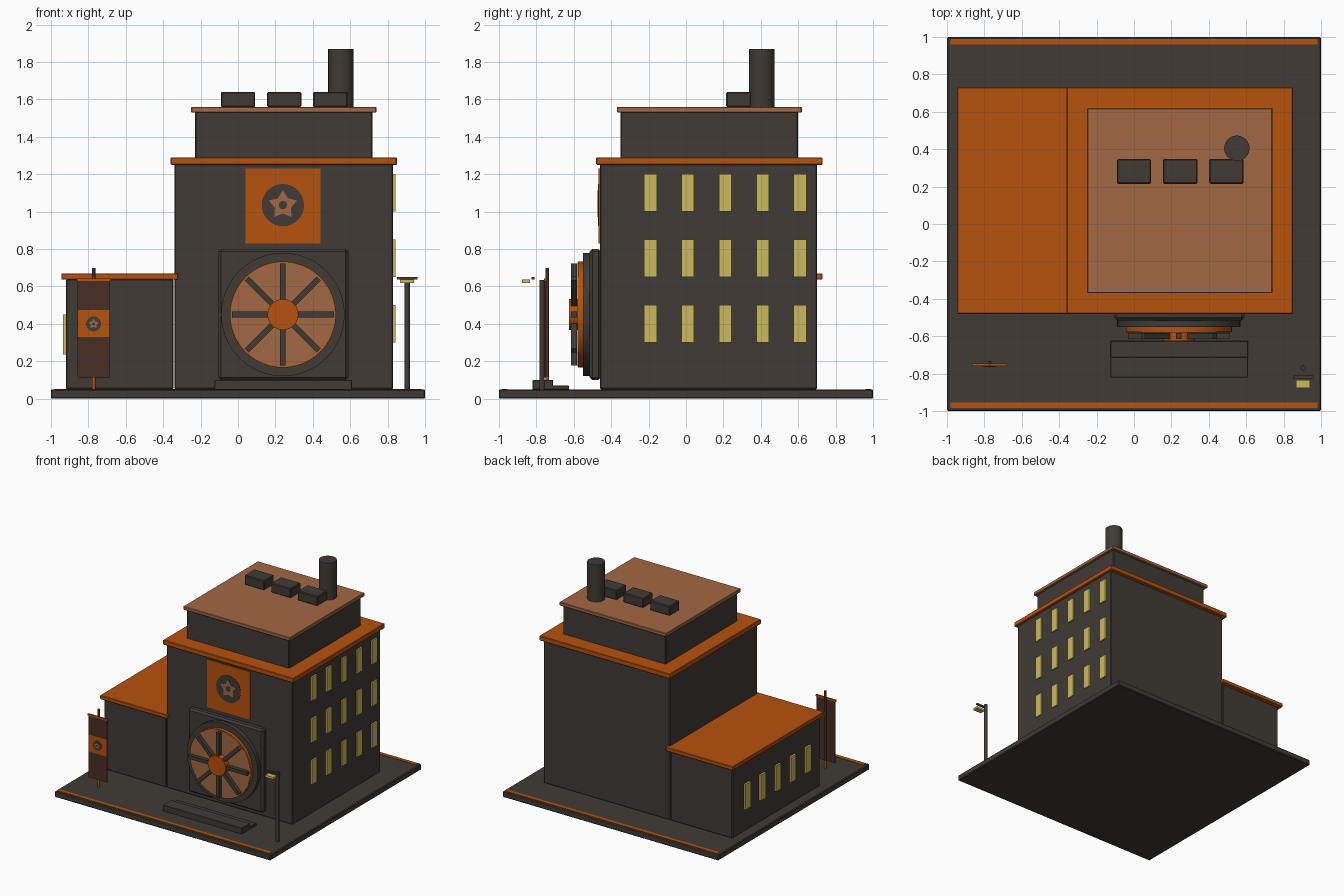
import bpy, bmesh, math
from mathutils import Matrix

if "Cube" in bpy.data.objects:
    bpy.data.objects.remove(bpy.data.objects["Cube"])


def material(name, rgb):
    m = bpy.data.materials.new(name)
    m.diffuse_color = (*rgb, 1)
    m.use_nodes = True
    m.node_tree.nodes["Principled BSDF"].inputs["Base Color"].default_value = m.diffuse_color
    return m


DARK = material("charcoal", (0.052, 0.043, 0.035))
ORANGE = material("rust orange", (0.47, 0.085, 0.004))
TAN = material("copper tan", (0.36, 0.14, 0.055))
YELLOW = material("window yellow", (0.60, 0.50, 0.105))
BROWN = material("cloth brown", (0.066, 0.028, 0.018))


def finish(name, bm, mat, bevel=0.0):
    bmesh.ops.recalc_face_normals(bm, faces=bm.faces)
    me = bpy.data.meshes.new(name)
    bm.to_mesh(me)
    bm.free()
    me.materials.append(mat)
    ob = bpy.data.objects.new(name, me)
    bpy.context.collection.objects.link(ob)
    if bevel:
        mod = ob.modifiers.new("edge", 'BEVEL')
        mod.width = bevel
        mod.segments = 1
    return ob


def box(name, xs, ys, zs, mat, bevel=0.0):
    """Box from its extents along each axis."""
    bm = bmesh.new()
    bmesh.ops.create_cube(bm, size=1)
    for v in bm.verts:
        for i, (a, b) in enumerate((xs, ys, zs)):
            v.co[i] = a if v.co[i] < 0 else b
    return finish(name, bm, mat, bevel)


def prism(name, pts, center, depth, mat, axis='Z', smooth=False, bevel=0.0):
    """Extrude a 2D outline along z, or along -y from its centre."""
    bm = bmesh.new()
    face = bm.faces.new([bm.verts.new((x, y, 0)) for x, y in pts])
    ext = bmesh.ops.extrude_face_region(bm, geom=[face])
    for v in ext['geom']:
        if isinstance(v, bmesh.types.BMVert):
            v.co.z = depth
    if axis == 'Y':
        bmesh.ops.transform(bm, matrix=Matrix.Rotation(math.pi / 2, 4, 'X'), verts=bm.verts)
    ob = finish(name, bm, mat, bevel)
    ob.location = center
    if smooth:
        for p in ob.data.polygons:
            p.use_smooth = len(p.vertices) == 4
    return ob


def circle(r, n):
    return [(r * math.cos(2 * math.pi * i / n), r * math.sin(2 * math.pi * i / n)) for i in range(n)]


def star(r, inner):
    return [((r, inner)[i % 2] * math.sin(i * math.pi / 5),
             (r, inner)[i % 2] * math.cos(i * math.pi / 5)) for i in range(10)]


def emblem(name, x, y, z, r):
    """Dark disc with a star and a central dot, stacked towards the front."""
    prism(name + "_disc", circle(r, 32), (x, y, z), 0.003, DARK, 'Y')
    prism(name + "_star", star(r * 0.70, r * 0.40), (x, y - 0.003, z), 0.002, TAN, 'Y')
    prism(name + "_dot", circle(r * 0.2, 20), (x, y - 0.005, z), 0.001, DARK, 'Y')


# Ground slab with edge stripes
box("ground_slab", (-1, 1), (-1, 1), (0, 0.05), DARK, 0.006)
for side, y in (("front", -0.97), ("back", 0.975)):
    box(side + "_stripe", (-0.98, 0.98), (y - 0.015, y + 0.015), (0.048, 0.053), ORANGE)

# Main building, upper storey and their roofs
box("main_block", (-0.34, 0.83), (-0.46, 0.70), (0.05, 1.26), DARK, 0.006)
box("main_cornice", (-0.36, 0.85), (-0.48, 0.73), (1.25, 1.29), ORANGE, 0.004)
box("upper_storey", (-0.23, 0.72), (-0.35, 0.60), (1.28, 1.54), DARK, 0.006)
box("upper_roof", (-0.25, 0.74), (-0.37, 0.62), (1.53, 1.56), TAN, 0.004)

# Side wing
box("side_wing", (-0.92, -0.345), (-0.46, 0.70), (0.05, 0.64), DARK, 0.006)
box("wing_roof", (-0.945, -0.32), (-0.48, 0.73), (0.637, 0.67), ORANGE, 0.004)

# Rooftop vents and chimney
for i in range(3):
    x = 0.247 * i
    box("roof_vent", (x - 0.092, x + 0.092), (0.215, 0.347), (1.56, 1.64), DARK, 0.006)
prism("chimney", circle(0.068, 24), (0.55, 0.405, 1.55), 0.32, DARK, smooth=True)

# Windows on the right wall and on the wing
for i in range(5):
    y = -0.19 + 0.2 * i
    for z in (0.3, 0.65, 1.0):
        box("wall_window", (0.825, 0.842), (y - 0.034, y + 0.034), (z, z + 0.2), YELLOW)
    y = -0.29 + 0.2 * i
    box("wing_window", (-0.935, -0.915), (y - 0.034, y + 0.034), (0.235, 0.45), YELLOW)

# Wall sign
box("wall_sign", (0.04, 0.44), (-0.468, -0.458), (0.83, 1.23), ORANGE)
emblem("wall_sign", 0.24, -0.468, 1.035, 0.113)

# Large fan: square frame, round housing, disc, blades and hub
FX, FZ = 0.24, 0.45
box("fan_frame", (-0.105, 0.59), (-0.515, -0.455), (0.10, 0.80), DARK, 0.014)
prism("fan_housing", circle(0.33, 48), (FX, -0.51, FZ), 0.04, DARK, 'Y', True)
prism("fan_rim", circle(0.284, 48), (FX, -0.545, FZ), 0.032, ORANGE, 'Y', True)
prism("fan_disc", circle(0.278, 48), (FX, -0.575, FZ), 0.004, TAN, 'Y', True)
for i in range(4):
    blade = box("fan_blade", (-0.272, 0.272), (-0.016, 0.016), (-0.015, 0.015), DARK)
    blade.location = (FX, -0.60, FZ)
    blade.rotation_euler.y = i * math.pi / 4
prism("fan_hub", circle(0.083, 24), (FX, -0.57, FZ), 0.056, ORANGE, 'Y', True)

# Steps in front of the fan
box("low_step", (-0.125, 0.61), (-0.72, -0.625), (0.048, 0.07), DARK, 0.003)
box("high_step", (-0.125, 0.61), (-0.82, -0.71), (0.048, 0.10), DARK, 0.003)

# Hanging banner on a pole
BX = -0.772
prism("banner_pole", circle(0.009, 12), (BX, -0.742, 0.05), 0.65, BROWN, smooth=True)
prism("banner_pole_foot", circle(0.0095, 12), (BX, -0.742, 0.05), 0.065, ORANGE, smooth=True)
box("banner_cloth", (BX - 0.086, BX + 0.086), (-0.756, -0.748), (0.113, 0.635), BROWN)
box("banner_bar", (BX - 0.092, BX + 0.092), (-0.758, -0.746), (0.628, 0.643), ORANGE)
box("banner_panel", (BX - 0.084, BX + 0.084), (-0.759, -0.755), (0.33, 0.475), ORANGE)
emblem("banner", BX, -0.759, 0.40, 0.04)

# Street lamp
prism("lamp_post", circle(0.014, 12), (0.905, -0.77, 0.05), 0.585, DARK, smooth=True)
box("lamp_arm", (0.85, 0.96), (-0.825, -0.81), (0.638, 0.651), DARK)
box("lamp_light", (0.866, 0.942), (-0.878, -0.833), (0.619, 0.637), YELLOW)
